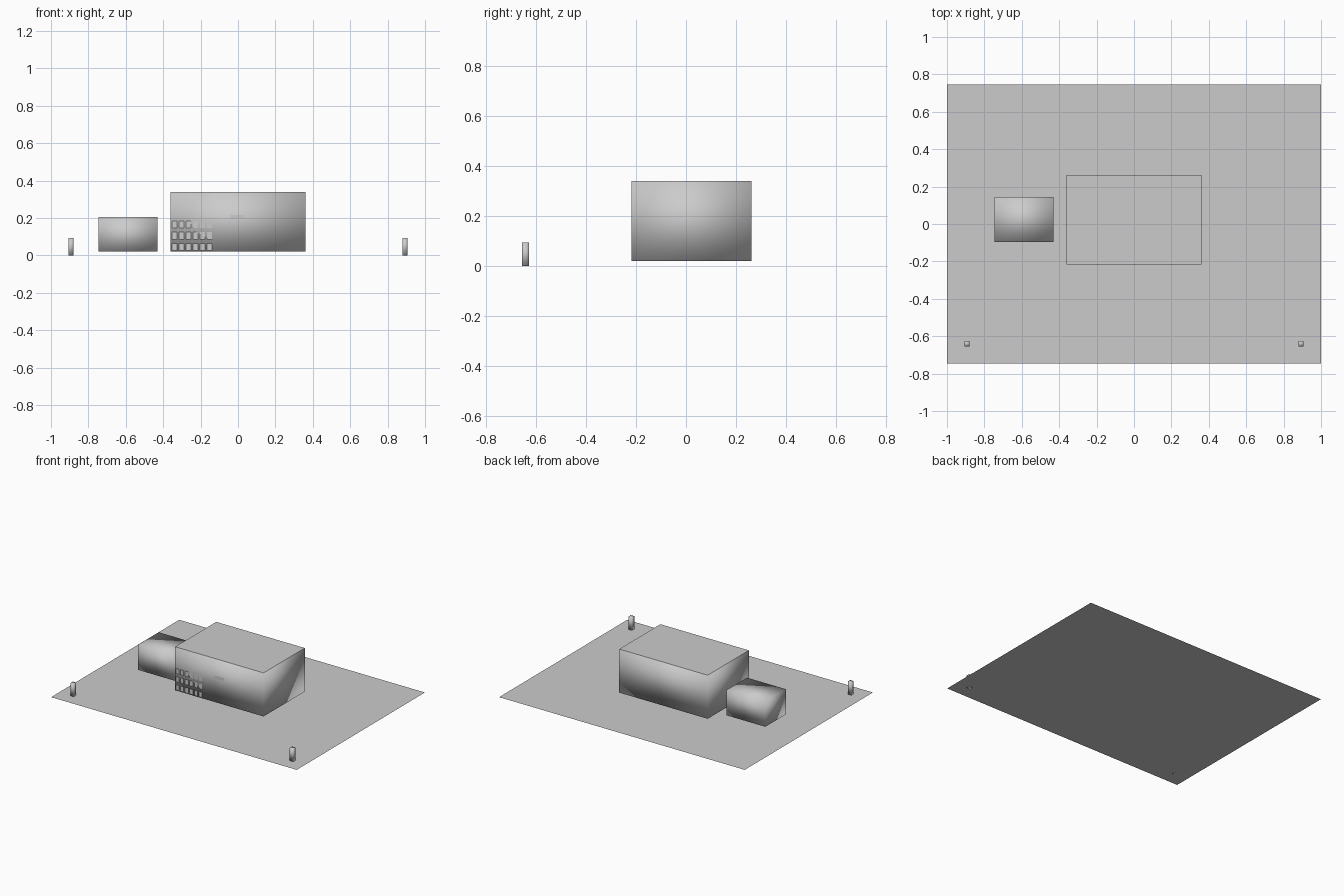
import bpy, bmesh
from mathutils import Matrix, Vector

if "Cube" in bpy.data.objects:
    bpy.data.objects.remove(bpy.data.objects["Cube"])

grey = bpy.data.materials.new("concrete grey")
grey.diffuse_color = (0.6, 0.6, 0.6, 1)
grey.use_nodes = True
grey.node_tree.nodes["Principled BSDF"].inputs["Base Color"].default_value = grey.diffuse_color


def finish(name, bm, smooth):
    mesh = bpy.data.meshes.new(name)
    for f in bm.faces:
        f.smooth = smooth
    bm.to_mesh(mesh)
    bm.free()
    mesh.materials.append(grey)
    obj = bpy.data.objects.new(name, mesh)
    bpy.context.collection.objects.link(obj)
    return obj


def box(name, x0, x1, y0, y1, z0, z1):
    """Box with soft shared normals."""
    bm = bmesh.new()
    size = (x1 - x0, y1 - y0, z1 - z0)
    mid = Vector((x0 + x1, y0 + y1, z0 + z1)) / 2
    scale = Matrix.Diagonal((size[0], size[1], size[2], 1))
    bmesh.ops.create_cube(bm, size=1, matrix=Matrix.Translation(mid) @ scale)
    return finish(name, bm, True)


def plate(name, centre, u, v):
    """Flat rectangle spanned by the full-length vectors u and v."""
    bm = bmesh.new()
    c, u, v = Vector(centre), Vector(u) / 2, Vector(v) / 2
    bm.faces.new([bm.verts.new(p) for p in (c - u - v, c + u - v, c + u + v, c - u + v)])
    return finish(name, bm, False)


# Site ground
plate("ground_slab", (0, 0, 0), (2, 0, 0), (0, 1.49, 0))

# Main building with its flat roof
front = -0.217
box("main_building", -0.36, 0.36, front, 0.262, 0.02, 0.34)
plate("roof", (0, 0.0225, 0.3405), (0.72, 0, 0), (0, 0.479, 0))

# Annex
box("annex", -0.747, -0.43, -0.095, 0.145, 0.02, 0.205)

# Windows: three rows of six on the left of the front wall
for row, z in enumerate((0.045, 0.105, 0.165)):
    for col in range(6):
        plate(f"window_{row}_{col}", (-0.34 + 0.0375 * col, front - 0.001, z),
              (0.026, 0, 0), (0, 0, 0.038))

# Sign panel above the entrance
plate("sign_panel", (0, front - 0.001, 0.205), (0.08, 0, 0), (0, 0, 0.022))

# Gate posts
for side, x in (("left", -0.893), ("right", 0.893)):
    box(f"gate_post_{side}", x - 0.014, x + 0.014, -0.654, -0.626, 0, 0.094)
